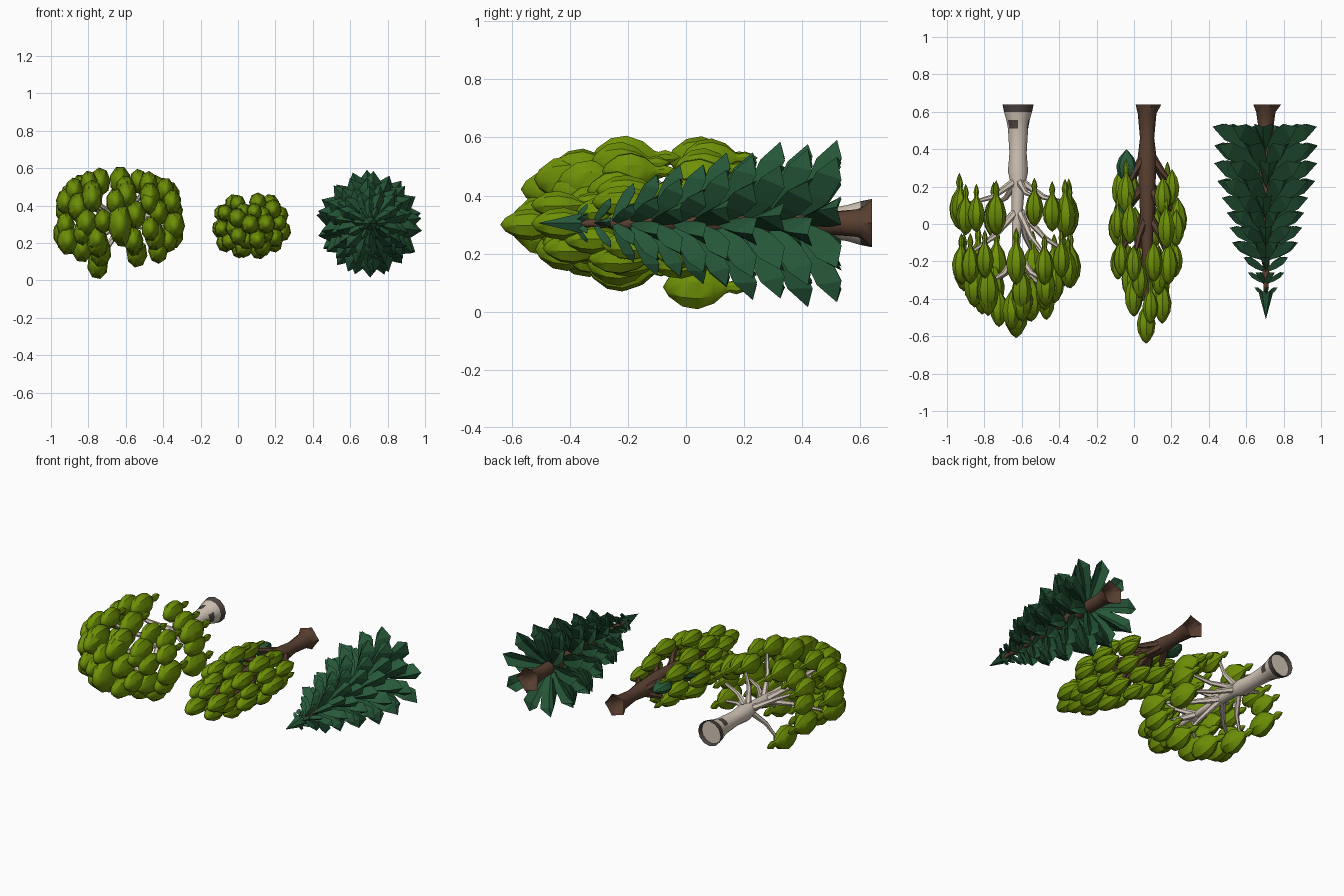
import bpy, bmesh, math, random
from mathutils import Vector

if "Cube" in bpy.data.objects:
    bpy.data.objects.remove(bpy.data.objects["Cube"])

random.seed(4)


def material(name, rgb):
    m = bpy.data.materials.new(name)
    m.diffuse_color = (*rgb, 1)
    m.use_nodes = True
    m.node_tree.nodes["Principled BSDF"].inputs["Base Color"].default_value = m.diffuse_color
    return m


LIME = material("lime_leaf", (0.155, 0.28, 0.002))
PINE = material("pine_green", (0.02, 0.1, 0.042))
BROWN = material("brown_bark", (0.1, 0.05, 0.03))
CREAM = material("pale_bark", (0.66, 0.57, 0.48))
GREY = material("dark_bark", (0.075, 0.062, 0.055))


def finish(bm, name, mats, smooth=None):
    bmesh.ops.recalc_face_normals(bm, faces=bm.faces)
    me = bpy.data.meshes.new(name)
    bm.to_mesh(me)
    bm.free()
    for m in mats:
        me.materials.append(m)
    ob = bpy.data.objects.new(name, me)
    bpy.context.collection.objects.link(ob)
    if smooth:
        bpy.ops.object.select_all(action='DESELECT')
        ob.select_set(True)
        bpy.context.view_layer.objects.active = ob
        bpy.ops.object.shade_smooth_by_angle(angle=math.radians(smooth))
    return ob


def bridge(bm, rings, mat=0):
    """Skin a list of closed vertex rings; a one-vertex ring is a tip."""
    for a, b in zip(rings, rings[1:]):
        n = max(len(a), len(b))
        for i in range(n):
            j = (i + 1) % n
            vs = [a[i % len(a)], a[j % len(a)], b[j % len(b)], b[i % len(b)]]
            bm.faces.new(list(dict.fromkeys(vs))).material_index = mat


def tube(bm, path, sides=8, flare=0.0):
    """Tapered tube along (x, y, z, radius) points, open at the first ring."""
    rings = []
    for k, p in enumerate(path):
        c = Vector(p[:3])
        d = Vector(path[min(k + 1, len(path) - 1)][:3]) - Vector(path[max(k - 1, 0)][:3])
        q = d.to_track_quat('Z', 'Y')
        ring = []
        for i in range(sides):
            a = math.tau * i / sides
            r = p[3] * (1 + (flare * math.cos(a * 5) if k == 0 else 0))
            ring.append(bm.verts.new(c + q @ Vector((r * math.cos(a), r * math.sin(a), 0))))
        rings.append(ring)
    bridge(bm, rings)
    bm.faces.new(rings[-1])


# Leaf clump: faceted teardrop along y with an optional knob at the back
BODY = [(-.5, 0), (-.42, .42), (-.22, .88), (0, 1), (.24, .74), (.4, .3)]
KNOB = [(.46, .24), (.56, .33), (.68, .2), (.78, 0)]


def clump(bm, c, w, length, h, knob, mat=0):
    prof = BODY + (KNOB if knob else [(.5, 0)])
    turn = random.uniform(0, 0.8)
    rings = []
    for t, r in prof:
        n = 8 if r else 1
        rings.append([bm.verts.new((c[0] + w * r * math.cos(turn + math.tau * i / 8),
                                    c[1] + t * length,
                                    c[2] + h * r * math.sin(turn + math.tau * i / 8)))
                      for i in range(n)])
    bridge(bm, rings, mat)


def crown_points(cx, cz, rings, square):
    """Points on rounded-square rings that shrink toward the tree top (-y)."""
    out = []
    for k, (y, rx, rz, n) in enumerate(rings):
        for i in range(n):
            a = math.tau * (i + 0.5 * (k % 2)) / n + 0.1
            f = lambda v: math.copysign(abs(v) ** square, v)
            s = random.uniform(0.94, 1.02)
            out.append((k, (cx + rx * s * f(math.cos(a)), y + random.uniform(-.03, .03),
                            cz + rz * s * f(math.sin(a)))))
    return out


# Wide pale tree: umbrella crown of clumps, sparse on the rim underneath
wide = crown_points(-0.637, .335, [(.07, .305, .195, 15), (-.21, .30, .195, 15),
                                   (-.33, .22, .15, 9), (-.39, .18, .13, 7),
                                   (-.43, .09, .09, 4)], 0.7)
wide = [(k, p) for k, p in wide if k > 0 or p[2] > .2]
wide.append((0, (-.75, .04, .085)))
bm = bmesh.new()
for k, p in wide:
    s = random.uniform(0.88, 1.08)
    clump(bm, p, .055 * s, .23 * s, .076 * s, k < 2 or random.random() < .5)
clump(bm, (-.63, -.48, .30), .066, .26, .11, False)
finish(bm, "wide_tree_leaves", [LIME], 32)

# Pale trunk with dark foot and bark patches, then branches to the clumps
bm = bmesh.new()
tube(bm, [(-.62, .64, .305, .083), (-.62, .60, .305, .075), (-.62, .555, .305, .062),
          (-.62, .51, .305, .054), (-.62, .38, .305, .046), (-.62, .28, .305, .054),
          (-.62, .20, .31, .036), (-.63, -.1, .32, .022), (-.63, -.4, .31, .012)], 12)
for f in bm.faces:
    c = f.calc_center_median()
    patch = .51 < c.y < .555 and (abs(c.x + .635) < .025 or c.x > -.575)
    f.material_index = 1 if c.y > .60 or patch else 0
foot = bmesh.ops.create_circle(bm, cap_ends=True, segments=12, radius=.074)["verts"]
for v in foot:
    v.co = Vector((-.62 + v.co.x, .615, .305 + v.co.y))
for i, (k, p) in enumerate(wide):
    if (k < 2 and i % 3 == 0) or (k == 3 and i % 2 == 0):
        root = Vector((-.62, .24 if k == 0 else .2 - .12 * k, .31))
        end = Vector((p[0], p[1] + .06, p[2]))
        mid = root.lerp(end, .5) + Vector((0, -.03, 0))
        tube(bm, [(*root, .022), (*mid, .014), (*end, .008)], 6)
finish(bm, "wide_tree_trunk", [CREAM, GREY], 45)

# Narrow tree: slim column of clumps, two of them dark
slim = crown_points(.067, .293, [(.17, .14, .11, 8), (0, .17, .135, 11),
                                 (-.20, .155, .125, 10), (-.30, .09, .08, 5),
                                 (-.41, .085, .08, 5)], .9)
slim = [(k, p) for k, p in slim if k > 1 or abs(p[0] - .08) > .04 or p[2] < .3]
bm = bmesh.new()
for k, p in slim:
    s = random.uniform(0.88, 1.1)
    clump(bm, p, .046 * s, .21 * s, .052 * s, random.random() < .5)
clump(bm, (.065, -.53, .30), .05, .22, .055, False)
for p in ((-.04, .31, .33), (-.06, .06, .34)):
    clump(bm, p, .055, .18, .04, False, 1)
finish(bm, "narrow_tree_leaves", [LIME, PINE], 32)

bm = bmesh.new()
tube(bm, [(.07, .64, .305, .068), (.07, .59, .305, .05), (.07, .46, .305, .038),
          (.07, .36, .305, .05), (.07, .2, .32, .045), (.07, -.1, .32, .03),
          (.065, -.45, .30, .01)], 10, .12)
for i, (k, p) in enumerate(slim):
    if k < 3 and i % 2 == 0:
        y0 = .4 - .17 * k
        tube(bm, [(.07, y0, .305, .026), (p[0] * .6 + .028, y0 - .12, p[2] * .6 + .122, .018),
                  (p[0], p[1] + .02, p[2], .008)], 6)
finish(bm, "narrow_tree_trunk", [BROWN], 45)

# Conifer: tiers of folded, backward-swept spikes around the trunk
CX, CZ = 0.705, 0.305


def spike(bm, ang, root_y, tip_y, length):
    out = Vector((math.cos(ang), 0, math.sin(ang)))
    side = Vector((-math.sin(ang), 0, math.cos(ang)))
    base = Vector((CX, root_y, CZ))
    k = length / .29
    rings = []
    for t, w, d in ((.05, .25, .4), (.45, .8, 1), (.78, 1, 1), (1, 0, 0)):
        c = base + out * (length * t) + Vector((0, (tip_y - root_y) * t, 0))
        offs = [(0, -.042 * d), (.052 * w, .045 * d), (0, .025 * d), (-.052 * w, .045 * d)]
        rings.append([bm.verts.new(c + side * (u * k) + Vector((0, v * k, 0)))
                      for u, v in (offs if w else [(0, 0)])])
    bm.faces.new(rings[0])
    bridge(bm, rings)


bm = bmesh.new()
tiers = [(.52, .29), (.42, .29), (.325, .285), (.23, .27), (.14, .245), (.06, .22),
         (-.02, .205), (-.10, .185), (-.18, .14), (-.26, .10), (-.34, .07)]
for i, (tip_y, r) in enumerate(tiers):
    n = 9 if r > .15 else 6
    for j in range(n):
        a = math.tau * (j + .5 * (i % 2)) / n + random.uniform(-.08, .08) + math.pi / 2
        spike(bm, a, tip_y - .02 - .38 * r, tip_y, r * random.uniform(.94, 1.0))
# pointed top
rings = [[bm.verts.new((CX + .04 * math.cos(math.tau * i / 6), -.36,
                        CZ + .04 * math.sin(math.tau * i / 6))) for i in range(6)],
         [bm.verts.new((CX, -.51, CZ))]]
bm.faces.new(rings[0])
bridge(bm, rings)
finish(bm, "conifer_needles", [PINE])

bm = bmesh.new()
tube(bm, [(CX, .64, CZ, .075), (CX, .60, CZ, .052), (CX, .53, CZ, .042),
          (CX, .2, CZ, .036), (CX, -.1, CZ, .025), (CX, -.4, CZ, .01)], 10, .1)
finish(bm, "conifer_trunk", [BROWN], 45)
